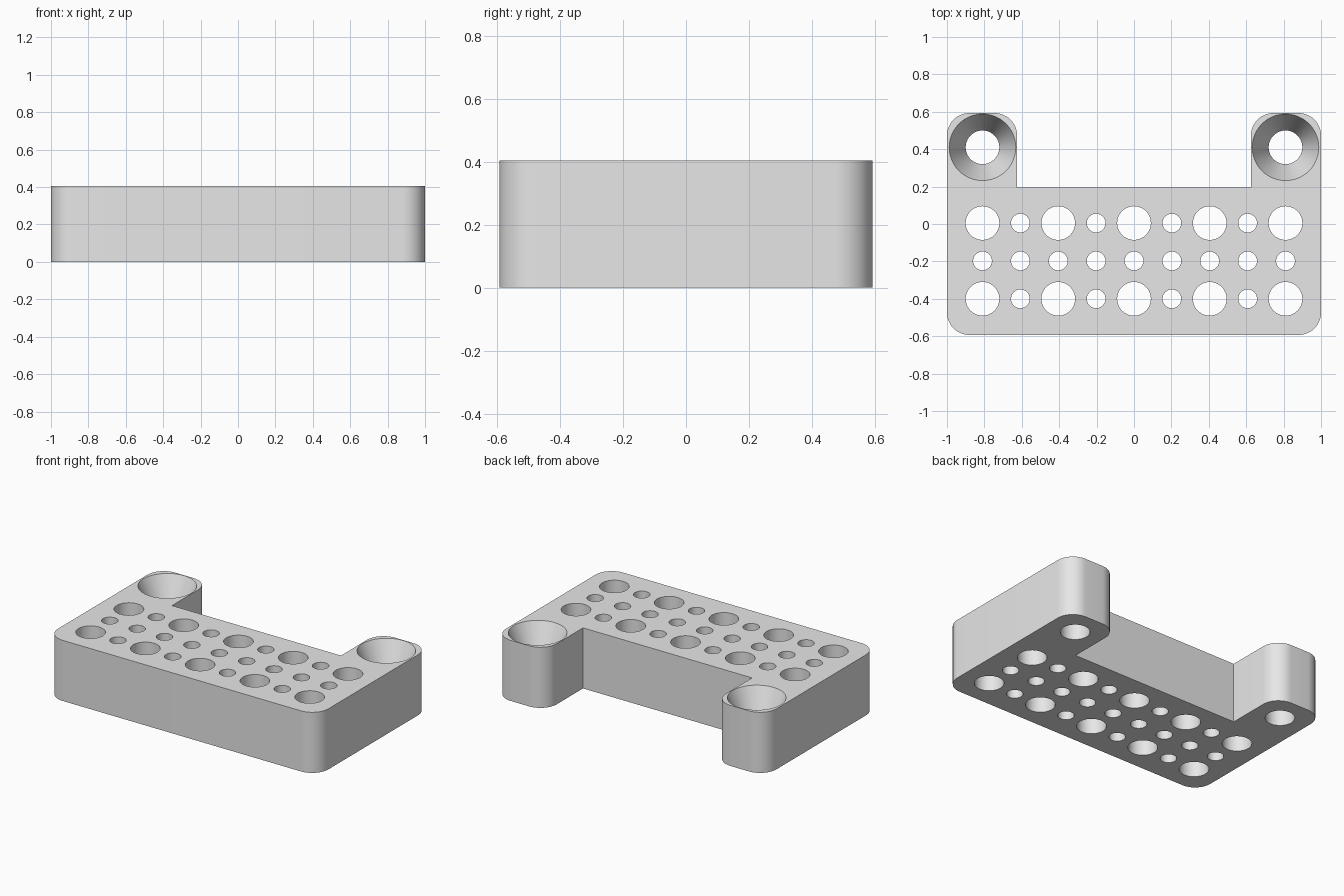
import bpy
import bmesh
from math import sin, cos, pi, radians

if "Cube" in bpy.data.objects:
    bpy.data.objects.remove(bpy.data.objects["Cube"], do_unlink=True)

HEIGHT = 0.405
BACK, FRONT, NOTCH = 0.593, -0.593, 0.195   # y limits of the plate
ARM_IN = 0.625                              # inner side of the arms
PITCH = 0.2025
CORNER = 0.12

grey = bpy.data.materials.new("plain grey")
grey.use_nodes = True
grey.diffuse_color = (0.8, 0.8, 0.8, 1)
grey.node_tree.nodes["Principled BSDF"].inputs["Base Color"].default_value = (0.8, 0.8, 0.8, 1)


def make_object(name, bm):
    bmesh.ops.recalc_face_normals(bm, faces=bm.faces)
    mesh = bpy.data.meshes.new(name)
    bm.to_mesh(mesh)
    bm.free()
    mesh.materials.append(grey)
    obj = bpy.data.objects.new(name, mesh)
    bpy.context.collection.objects.link(obj)
    return obj


def arc(cx, cy, start, steps=12):
    """Quarter circle, counter-clockwise from the start angle."""
    angles = [start + pi / 2 * i / steps for i in range(steps + 1)]
    return [(cx + CORNER * cos(a), cy + CORNER * sin(a)) for a in angles]


def add_turned_cutter(bm, x, y, profile, segments=48):
    """Closed solid of revolution from (radius, z) pairs."""
    rings = []
    for r, z in profile:
        rings.append([bm.verts.new((x + r * cos(2 * pi * i / segments),
                                    y + r * sin(2 * pi * i / segments), z))
                      for i in range(segments)])
    for low, high in zip(rings, rings[1:]):
        for i in range(segments):
            j = (i + 1) % segments
            bm.faces.new((low[i], low[j], high[j], high[i]))
    bm.faces.new(rings[0][::-1])
    bm.faces.new(rings[-1])


# Plate with two rear arms: right half of the outline, mirrored
half = arc(1 - CORNER, FRONT + CORNER, -pi / 2)
half += arc(1 - CORNER, BACK - CORNER, 0)
half += arc(ARM_IN + CORNER, BACK - CORNER, pi / 2)
half.append((ARM_IN, NOTCH))
outline = half + [(-x, y) for x, y in reversed(half)]
bm = bmesh.new()
base = bm.faces.new([bm.verts.new((x, y, 0)) for x, y in outline])
top = bmesh.ops.extrude_face_region(bm, geom=[base])["geom"]
bmesh.ops.translate(bm, vec=(0, 0, HEIGHT),
                    verts=[v for v in top if isinstance(v, bmesh.types.BMVert)])
plate = make_object("mounting_plate", bm)

# Grid of through holes: large ones alternate in the outer rows
bm = bmesh.new()
for row in range(3):
    for col in range(-4, 5):
        radius = 0.09 if row != 1 and col % 2 == 0 else 0.05
        add_turned_cutter(bm, col * PITCH, 0.005 - row * PITCH,
                          [(radius, -0.1), (radius, HEIGHT + 0.1)])

# Countersunk screw holes in the arms
slope = (0.178 - 0.09) / 0.2
for side in (-1, 1):
    add_turned_cutter(bm, side * 4 * PITCH, 0.41,
                      [(0.09, -0.1), (0.09, HEIGHT - 0.2),
                       (0.178 + 0.05 * slope, HEIGHT + 0.05)])
cutter = make_object("hole_cutter", bm)
cutter.hide_render = True

cut = plate.modifiers.new("holes", "BOOLEAN")
cut.operation = "DIFFERENCE"
cut.solver = "EXACT"
cut.object = cutter
bpy.ops.object.select_all(action="DESELECT")
bpy.context.view_layer.objects.active = plate
plate.select_set(True)
bpy.ops.object.modifier_apply(modifier=cut.name)
bpy.data.objects.remove(cutter, do_unlink=True)

bpy.ops.object.shade_smooth_by_angle(angle=radians(20))
